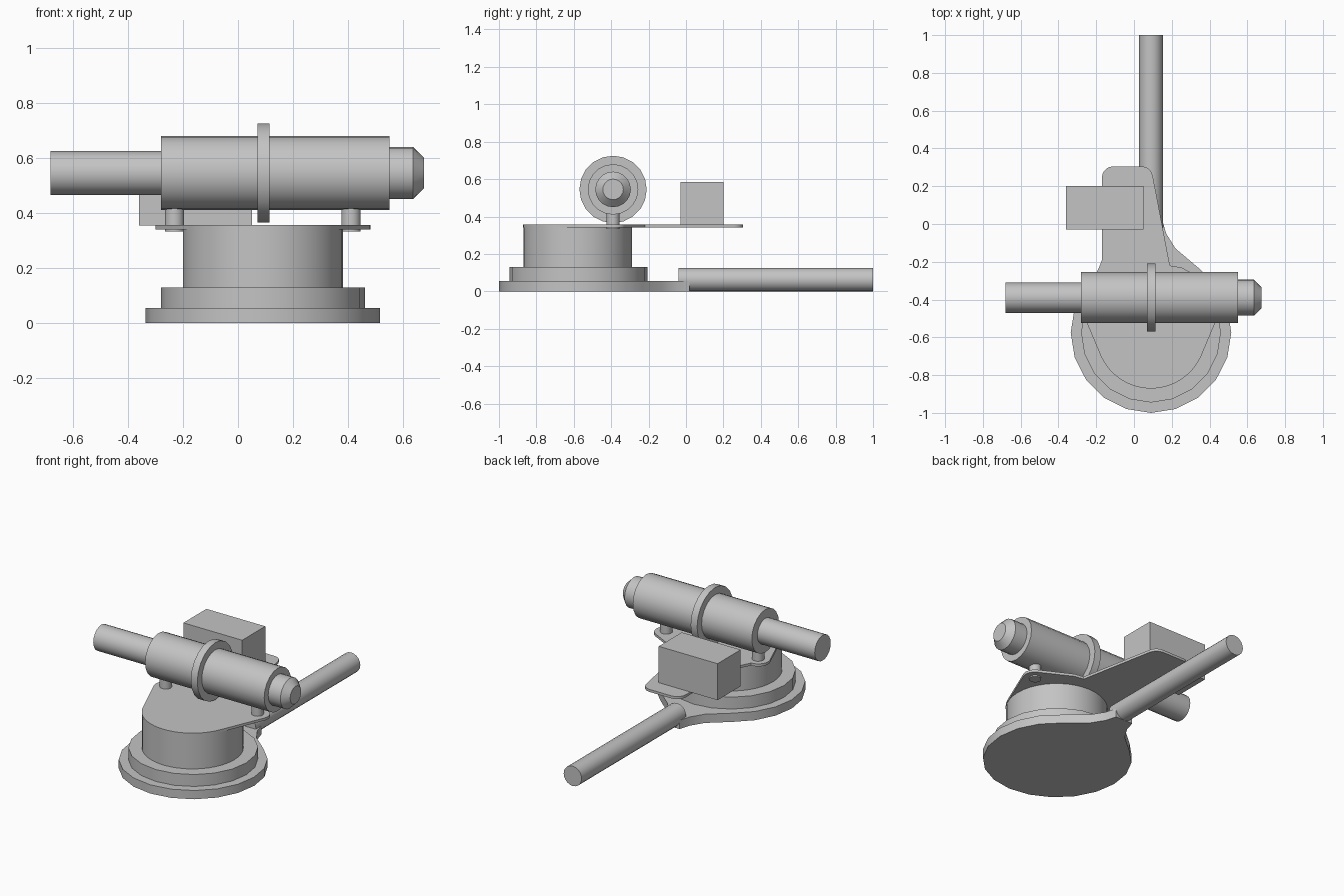
import bpy, bmesh, math
from mathutils import Matrix, Vector

cube = bpy.data.objects.get("Cube")
if cube:
    bpy.data.objects.remove(cube)

GREY = (0.55, 0.55, 0.55, 1)
mat = bpy.data.materials.new("plain grey")
mat.use_nodes = True
mat.diffuse_color = GREY
mat.node_tree.nodes["Principled BSDF"].inputs["Base Color"].default_value = GREY

AXIS_X = 0.09                      # shared centre line of base, drum and handle
DRUM_Y = -0.575
TUBE_Y, TUBE_Z = -0.39, 0.545


def finish(name, bm, smooth=True):
    bmesh.ops.recalc_face_normals(bm, faces=bm.faces)
    mesh = bpy.data.meshes.new(name)
    bm.to_mesh(mesh)
    bm.free()
    mesh.materials.append(mat)
    obj = bpy.data.objects.new(name, mesh)
    bpy.context.collection.objects.link(obj)
    if smooth:
        bpy.ops.object.select_all(action='DESELECT')
        obj.select_set(True)
        bpy.context.view_layer.objects.active = obj
        bpy.ops.object.shade_smooth_by_angle(angle=math.radians(30))
    return obj


def rod(name, start, end, r1, r2=None, sides=20):
    """Cylinder or cone between two points."""
    a, b = Vector(start), Vector(end)
    turn = (b - a).to_track_quat('Z', 'Y').to_matrix().to_4x4()
    bm = bmesh.new()
    bmesh.ops.create_cone(bm, cap_ends=True, segments=sides, radius1=r1,
                          radius2=r1 if r2 is None else r2, depth=(b - a).length,
                          matrix=Matrix.Translation((a + b) / 2) @ turn)
    return finish(name, bm)


def slab(name, outline, z0, z1, smooth=True):
    """Outline in plan, raised from z0 to z1."""
    bm = bmesh.new()
    face = bm.faces.new([bm.verts.new((x, y, z0)) for x, y in outline])
    up = bmesh.ops.extrude_face_region(bm, geom=[face])["geom"]
    bmesh.ops.translate(bm, vec=(0, 0, z1 - z0),
                        verts=[v for v in up if isinstance(v, bmesh.types.BMVert)])
    return finish(name, bm, smooth)


def arc(cx, cy, r, a0, a1, steps):
    angles = [math.radians(a0 + (a1 - a0) * i / steps) for i in range(steps + 1)]
    return [(cx + r * math.cos(a), cy + r * math.sin(a)) for a in angles]


# Round foot flaring into a neck that holds the handle
neck = [(0.13, -0.13), (0.08, -0.05), (0.06, 0.02)]
outline = arc(AXIS_X, DRUM_Y, 0.425, 126, 414, 16)
outline += [(AXIS_X + x, y) for x, y in neck]
outline += [(AXIS_X - x, y) for x, y in reversed(neck)]
slab("base_foot", outline, 0, 0.055)

# Stepped tier and drum
rod("base_tier", (AXIS_X, DRUM_Y, 0.055), (AXIS_X, DRUM_Y, 0.13), 0.37)
rod("drum", (AXIS_X, DRUM_Y - 0.005, 0.13), (AXIS_X, DRUM_Y - 0.005, 0.355), 0.29, sides=40)

# Handle
rod("handle", (AXIS_X, -0.04, 0.0625), (AXIS_X, 1, 0.0625), 0.0625)

# Thin mounting plate with two ears and a rear tongue
plate = arc(-0.23, TUBE_Y, 0.07, 90, 205, 8)
plate += arc(AXIS_X, DRUM_Y - 0.005, 0.291, 205, 335, 20)
plate += arc(0.41, TUBE_Y, 0.07, -25, 70, 8)
plate += [(0.25, -0.23), (0.19, -0.22)]
plate += arc(0.04, 0.245, 0.06, 10, 90, 5)
plate += arc(-0.11, 0.245, 0.06, 90, 180, 5)
plate += [(-0.17, -0.19), (-0.185, -0.23)]
slab("mounting_plate", plate, 0.34, 0.356)

# Box on the rear tongue
bm = bmesh.new()
bmesh.ops.create_cube(bm, size=1, matrix=Matrix.Translation((-0.155, 0.085, 0.47))
                      @ Matrix.Diagonal((0.41, 0.23, 0.23, 1)))
finish("box", bm, False)

# Posts carrying the tube, with fixing washers under the ears
for side, x in (("right", -0.23), ("left", 0.41)):
    rod(side + "_post", (x, TUBE_Y, 0.35), (x, TUBE_Y, 0.43), 0.035)
    rod(side + "_washer", (x, TUBE_Y, 0.332), (x, TUBE_Y, 0.34), 0.035)

# Telescope-like tube along x
for name, x0, x1, r1, r2 in (("thin_tube", -0.68, -0.28, 0.08, 0.08),
                             ("main_tube", -0.28, 0.55, 0.135, 0.135),
                             ("collar", 0.07, 0.115, 0.18, 0.18),
                             ("end_piece", 0.55, 0.635, 0.095, 0.095),
                             ("end_taper", 0.635, 0.675, 0.095, 0.055)):
    rod(name, (x0, TUBE_Y, TUBE_Z), (x1, TUBE_Y, TUBE_Z), r1, r2)
